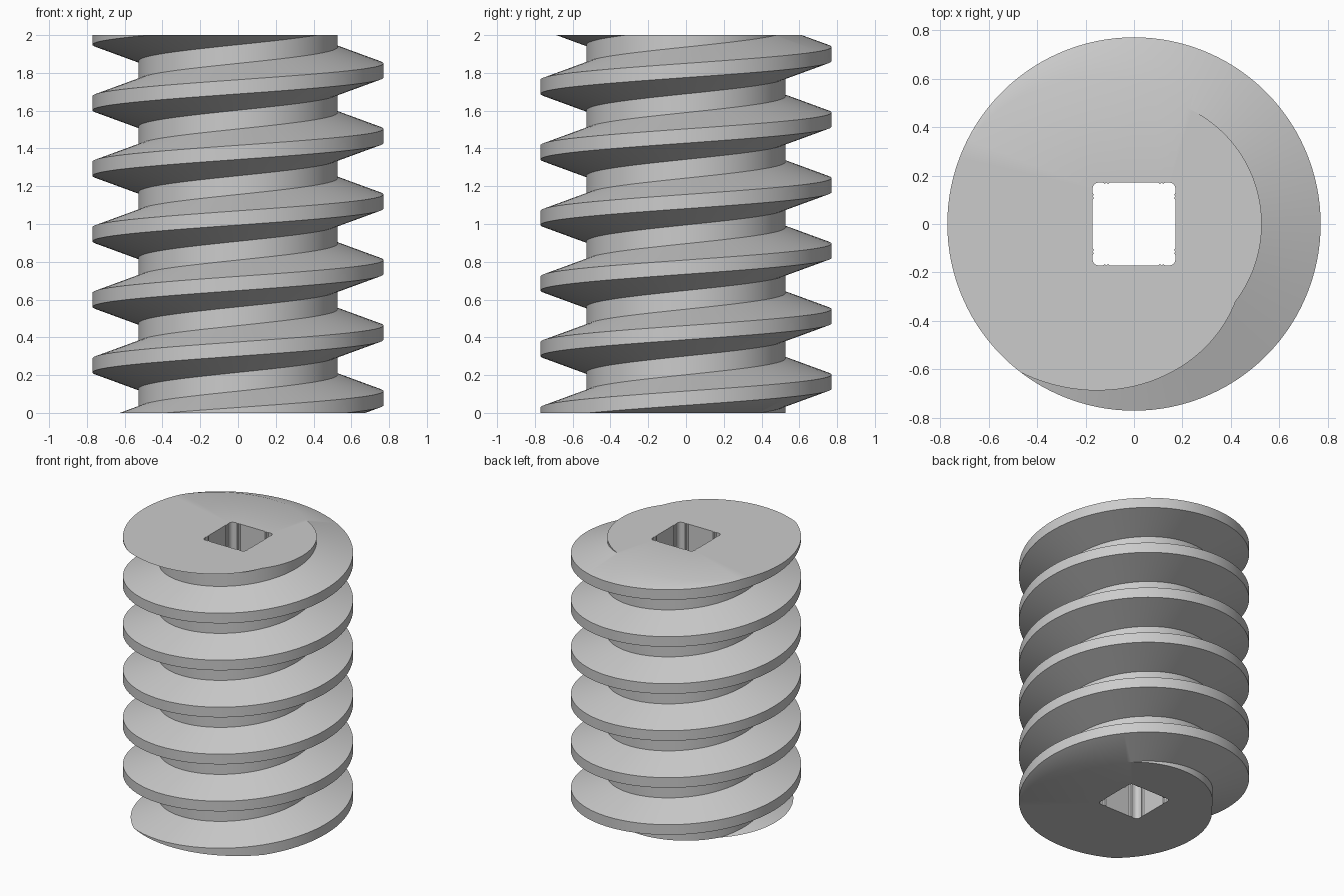
import bpy, bmesh, math
from mathutils import Vector, Matrix

cube = bpy.data.objects.get("Cube")
if cube:
    bpy.data.objects.remove(cube, do_unlink=True)

HEIGHT, PITCH, STEPS = 2.0, 0.347, 120
CREST_R, ROOT_R = 0.77, 0.527
CREST_W, ROOT_W = 0.075, 0.099
PHASE = 0.078          # height of a crest centre on the +x side
HOLE = 0.171           # half width of the square socket

steel = bpy.data.materials.new("light grey steel")
steel.use_nodes = True
grey = (0.6, 0.6, 0.6, 1)
steel.diffuse_color = grey
steel.node_tree.nodes["Principled BSDF"].inputs["Base Color"].default_value = grey

bm = bmesh.new()

# Thread: four helical rails joined by crest, flanks and root
flank = (PITCH - CREST_W - ROOT_W) / 2
rails = [(CREST_R, -CREST_W / 2), (CREST_R, CREST_W / 2),
         (ROOT_R, CREST_W / 2 + flank), (ROOT_R, CREST_W / 2 + flank + ROOT_W)]
count = STEPS * 10
grid = []
for r, z in rails:
    row = []
    for i in range(count):
        a = math.tau * i / STEPS
        row.append(bm.verts.new((r * math.cos(a), r * math.sin(a),
                                 z + PHASE + PITCH * (i / STEPS - 2))))
    grid.append(row)
grid.append(grid[0][STEPS:])   # each turn shares its top rail with the next turn
for low, high in zip(grid, grid[1:]):
    for i in range(min(len(low), len(high)) - 1):
        bm.faces.new((low[i], low[i + 1], high[i + 1], high[i]))

# Trim the thread flat at both ends
for z, normal in ((0, (0, 0, -1)), (HEIGHT, (0, 0, 1))):
    bmesh.ops.bisect_plane(bm, geom=bm.verts[:] + bm.edges[:] + bm.faces[:], dist=1e-6,
                           plane_co=(0, 0, z), plane_no=normal, clear_outer=True)

# Socket: square hole with small ribs beside its rounded corners
half = [(HOLE, 0.10), (HOLE - 0.006, 0.107), (HOLE, 0.114), (HOLE - 0.006, 0.121),
        (HOLE, 0.128), (HOLE, 0.147), (HOLE - 0.003, 0.158)]
corner = half + [(y, x) for x, y in reversed(half)]
outline = [Matrix.Rotation(math.pi / 2 * k, 3, 'Z') @ Vector((x, y, 0))
           for k in range(4) for x, y in corner]
bottom = [bm.verts.new(p) for p in outline]
top = [bm.verts.new(p + Vector((0, 0, HEIGHT))) for p in outline]
n = len(outline)
for i in range(n):
    j = (i + 1) % n
    bm.faces.new((bottom[j], bottom[i], top[i], top[j]))

# End faces around the socket
for z, normal in ((0, (0, 0, -1)), (HEIGHT, (0, 0, 1))):
    rim = [e for e in bm.edges if e.is_boundary
           and all(abs(v.co.z - z) < 1e-4 for v in e.verts)]
    bmesh.ops.triangle_fill(bm, use_beauty=True, use_dissolve=False,
                            edges=rim, normal=normal)
bmesh.ops.recalc_face_normals(bm, faces=bm.faces[:])

mesh = bpy.data.meshes.new("threaded_screw")
bm.to_mesh(mesh)
bm.free()
mesh.materials.append(steel)
screw = bpy.data.objects.new("threaded_screw", mesh)
bpy.context.scene.collection.objects.link(screw)
bpy.ops.object.select_all(action='DESELECT')
screw.select_set(True)
bpy.context.view_layer.objects.active = screw
bpy.ops.object.shade_smooth_by_angle(angle=math.radians(30))
